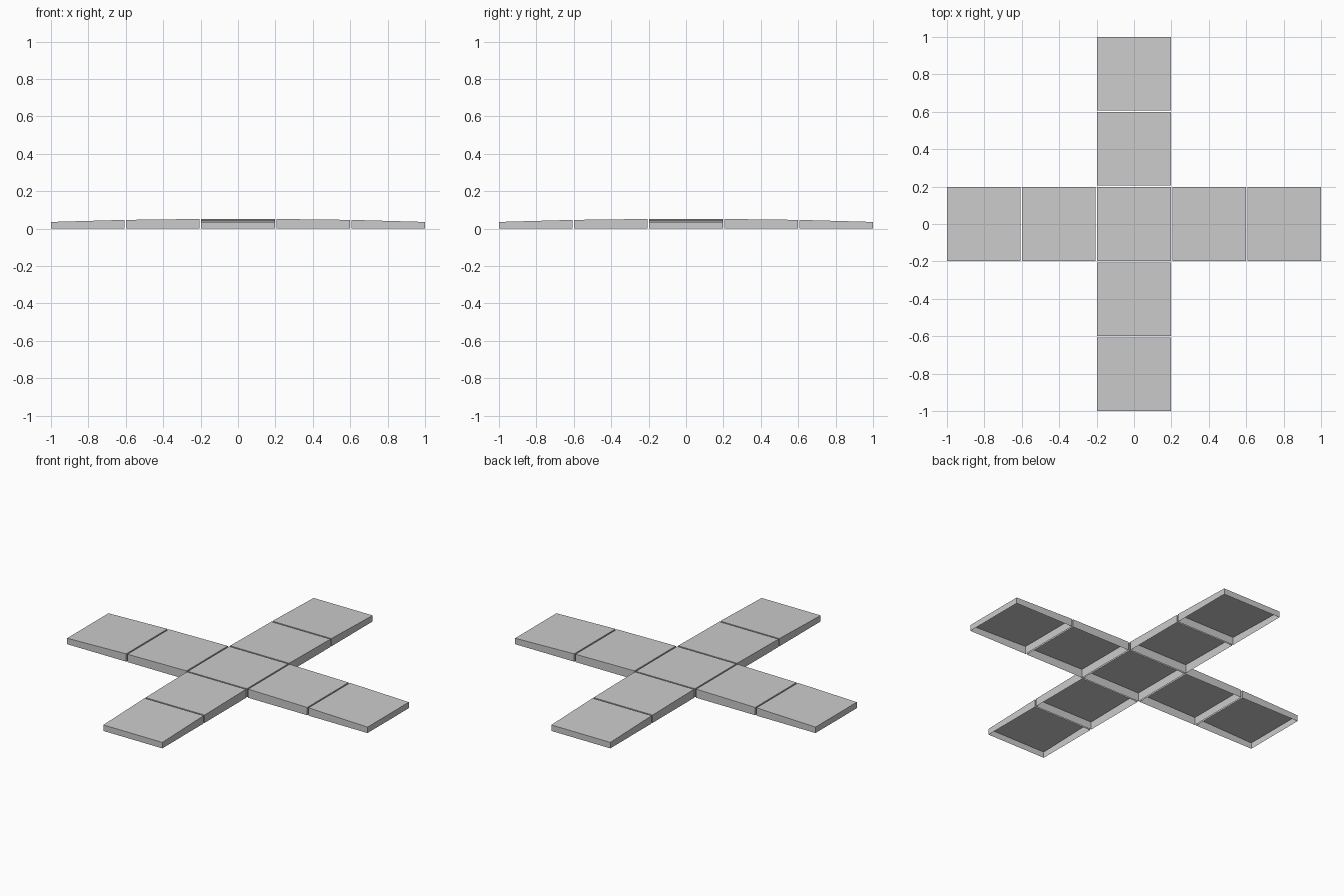
import bpy, bmesh, math
from mathutils import Matrix

if "Cube" in bpy.data.objects:
    bpy.data.objects.remove(bpy.data.objects["Cube"])

SIZE, GAP = 0.393, 0.00875          # tile edge and space between tiles
H_CENTRE, H_MID, H_END = 0.052, 0.047, 0.036

grey = bpy.data.materials.new("light_grey")
grey.diffuse_color = (0.6, 0.6, 0.6, 1)
grey.use_nodes = True
grey.node_tree.nodes["Principled BSDF"].inputs["Base Color"].default_value = grey.diffuse_color


def tile(name, x0, h_in, h_out, angle=0.0):
    """Hollow square tile, open underneath, top sloping along its arm."""
    bm = bmesh.new()
    bmesh.ops.create_cube(bm, size=1)
    for v in bm.verts:
        outer = v.co.x > 0
        v.co.x = x0 + (SIZE if outer else 0)
        v.co.y *= SIZE
        v.co.z = (h_out if outer else h_in) if v.co.z > 0 else 0
    bm.normal_update()
    base = [f for f in bm.faces if f.normal.z < -0.9]
    bmesh.ops.delete(bm, geom=base, context='FACES_ONLY')
    bm.transform(Matrix.Rotation(angle, 4, 'Z'))
    me = bpy.data.meshes.new(name)
    bm.to_mesh(me)
    bm.free()
    me.materials.append(grey)
    bpy.context.collection.objects.link(bpy.data.objects.new(name, me))


# flat middle tile
tile("centre_tile", -SIZE / 2, H_CENTRE, H_CENTRE)

# four arms, two sloping tiles each
for i, side in enumerate(("right", "back", "left", "front")):
    a = i * math.pi / 2
    start = SIZE / 2 + GAP
    tile(side + "_inner_tile", start, H_CENTRE, H_MID, a)
    tile(side + "_outer_tile", start + SIZE + GAP, H_MID, H_END, a)
